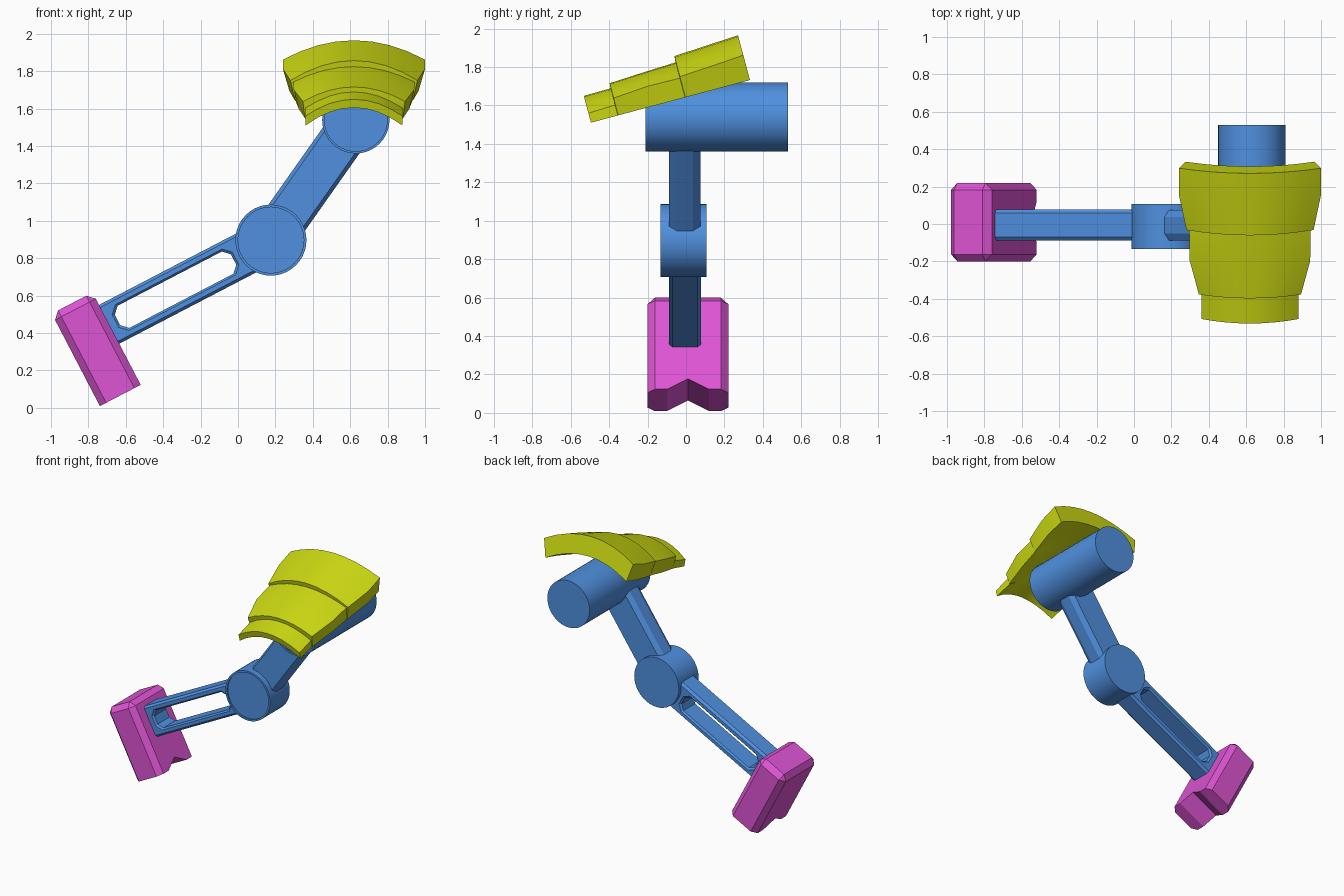
import bpy, bmesh, math

if "Cube" in bpy.data.objects:
    bpy.data.objects.remove(bpy.data.objects["Cube"])


def material(name, rgb):
    m = bpy.data.materials.new(name)
    m.diffuse_color = (*rgb, 1)
    m.use_nodes = True
    m.node_tree.nodes["Principled BSDF"].inputs["Base Color"].default_value = m.diffuse_color
    return m


BLUE = material("joint blue", (0.08, 0.28, 0.74))
PINK = material("hand magenta", (0.73, 0.09, 0.66))
YELLOW = material("pad yellow", (0.61, 0.70, 0.006))


def finish(bm, name, mat, loc=(0, 0, 0), rot=(0, 0, 0), smooth=None):
    bmesh.ops.recalc_face_normals(bm, faces=bm.faces)
    me = bpy.data.meshes.new(name)
    bm.to_mesh(me)
    bm.free()
    ob = bpy.data.objects.new(name, me)
    bpy.context.collection.objects.link(ob)
    me.materials.append(mat)
    ob.location, ob.rotation_euler = loc, rot
    if smooth:
        bpy.ops.object.select_all(action='DESELECT')
        ob.select_set(True)
        bpy.context.view_layer.objects.active = ob
        bpy.ops.object.shade_smooth_by_angle(angle=math.radians(smooth))
    return ob


def skin(rings, closed=False):
    """Join equal rings of points with quads; cap the ends unless closed."""
    bm = bmesh.new()
    vs = [[bm.verts.new(p) for p in r] for r in rings]
    n = len(vs[0])
    pairs = list(zip(vs, vs[1:])) + ([(vs[-1], vs[0])] if closed else [])
    for a, b in pairs:
        for i in range(n):
            j = (i + 1) % n
            bm.faces.new((a[i], a[j], b[j], b[i]))
    if not closed:
        bm.faces.new(vs[0])
        bm.faces.new(vs[-1])
    return bm


def drum(name, x, z, y0, y1, r, lip, segs=40):
    """Cylinder along y with a shallow recessed front face."""
    def ring(y, rad):
        return [(rad * math.cos(2 * math.pi * i / segs), y,
                 rad * math.sin(2 * math.pi * i / segs)) for i in range(segs)]
    bm = skin([ring(y1, r), ring(y0, r), ring(y0, r - lip), ring(y0 + 0.01, r - lip)])
    finish(bm, name, BLUE, (x, 0, z), smooth=30)


def cut_rect(x0, x1, z0, z1, c):
    """Rectangle with chamfered corners as eight points."""
    return [(x0 + c, z0), (x1 - c, z0), (x1, z0 + c), (x1, z1 - c),
            (x1 - c, z1), (x0 + c, z1), (x0, z1 - c), (x0, z0 + c)]


ELBOW = (0.176, 0, 0.897)
LOWER = math.radians(27.5)
UPPER = math.radians(54.8)

# Joints
drum("shoulder_joint", 0.63, 1.54, -0.21, 0.53, 0.18, 0.012)
drum("elbow_joint", ELBOW[0], ELBOW[2], -0.133, 0.107, 0.19, 0.014)

# Upper arm: chamfered bar
section = [(-0.088, -0.10), (-0.05, -0.12), (0.037, -0.12), (0.075, -0.10),
           (0.075, 0.10), (0.037, 0.12), (-0.05, 0.12), (-0.088, 0.10)]
finish(skin([[(u, y, v) for y, v in section] for u in (0.06, 0.74)]),
       "upper_arm", BLUE, ELBOW, (0, -UPPER, 0))

# Forearm: chamfered frame around a long slot
H, C = 0.083, 0.018
outer = cut_rect(-0.99, -0.05, -0.117, 0.117, 0.004)
outer_in = cut_rect(-0.975, -0.065, -0.102, 0.102, 0.004)
slot_out = cut_rect(-0.937, -0.213, -0.078, 0.078, 0.04)
slot = cut_rect(-0.925, -0.225, -0.067, 0.067, 0.036)
rings = [(outer, H - C), (outer_in, H), (slot_out, H), (slot, H - 0.012),
         (slot, -H + 0.012), (slot_out, -H), (outer_in, -H), (outer, -H + C)]
finish(skin([[(u, y - 0.005, v) for u, v in loop] for loop, y in rings], closed=True),
       "forearm", BLUE, ELBOW, (0, -LOWER, 0))

# Hand: chamfered block with a V notch in its lower end
B, T = -0.365, 0.192
profile = [(-0.2, B), (-0.1, B), (0.01, B + 0.062), (0.12, B), (0.22, B),
           (0.22, T), (-0.2, T)]
bm = skin([[(u, y, v) for y, v in profile] for u in (-1.221, -0.975)])
edges = [e for e in bm.edges if max(v.co.z for v in e.verts) > 0]
bmesh.ops.bevel(bm, geom=edges, offset=0.038, segments=1, affect='EDGES',
                clamp_overlap=True)
finish(bm, "hand", PINK, ELBOW, (0, -LOWER, 0))

# Shoulder pad: three stepped plates arched across x
# (along, crest height, half width, side drop, underside half width)
stations = [(-0.087, 1.731, 0.26, 0.093, 0.258),
            (0.058, 1.733, 0.26, 0.09, 0.258),
            (0.060, 1.760, 0.273, 0.08, 0.262),
            (0.250, 1.769, 0.322, 0.075, 0.295),
            (0.420, 1.776, 0.325, 0.085, 0.312),
            (0.422, 1.809, 0.340, 0.11, 0.315),
            (0.620, 1.820, 0.380, 0.11, 0.345),
            (0.770, 1.828, 0.380, 0.107, 0.345)]
N = 8
rings = []
for p, crest, w, drop, wu in stations:
    t = [2 * i / N - 1 for i in range(N + 1)]
    top = [(w * a, p, crest - drop * a * a) for a in t]
    under = [(wu * a, p, 1.685 - 0.098 * a * a) for a in reversed(t)]
    rings.append(top + under)
finish(skin(rings), "shoulder_pad", YELLOW, (0.62, 0, 0),
       (math.radians(15), 0, 0), smooth=25)
